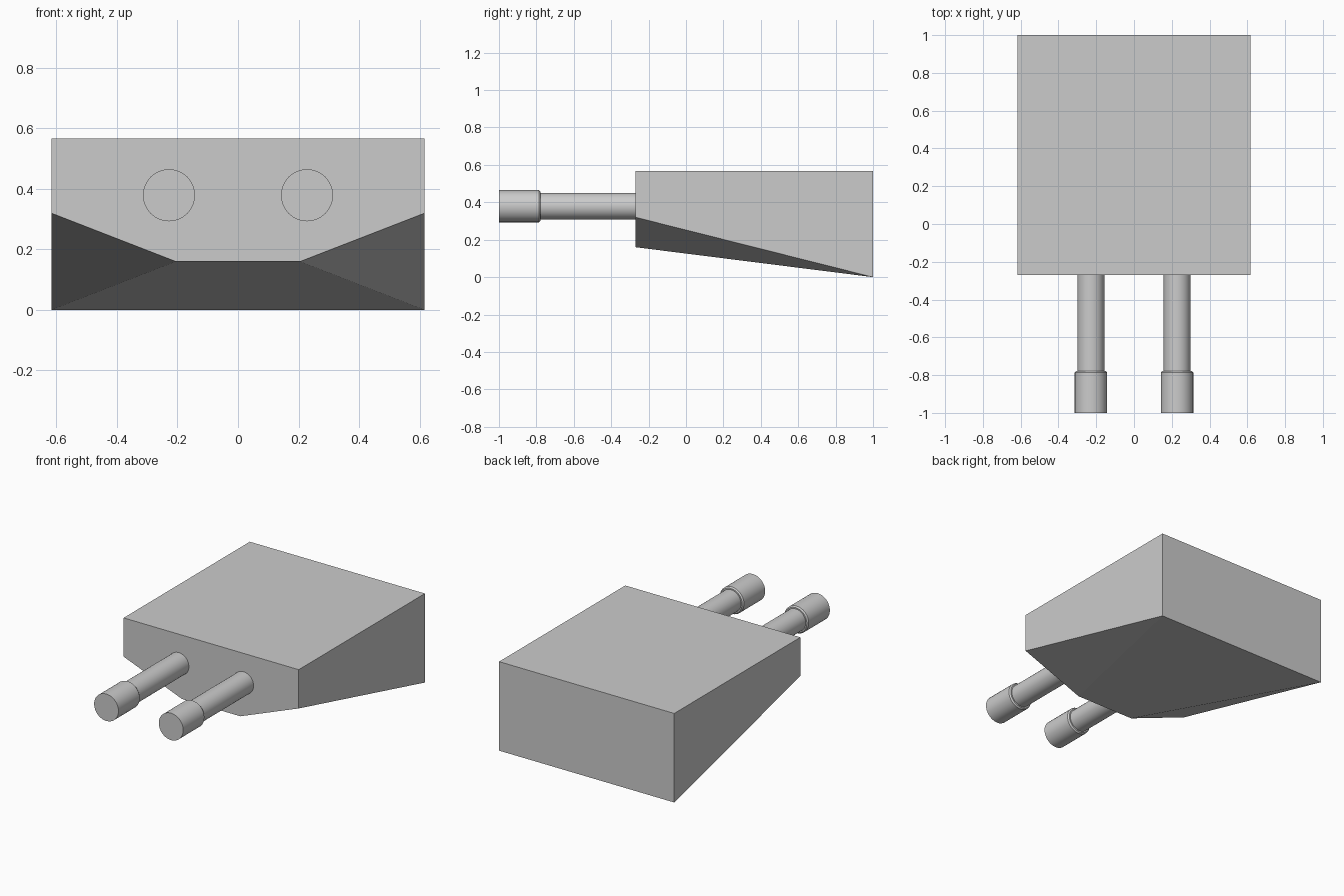
import bpy, bmesh, math

if "Cube" in bpy.data.objects:
    bpy.data.objects.remove(bpy.data.objects["Cube"])

HALF_W, KEEL = 0.617, 0.205
FRONT, BACK, TOP = -0.27, 1.0, 0.567


def finish(bm, name):
    bmesh.ops.recalc_face_normals(bm, faces=bm.faces)
    mesh = bpy.data.meshes.new(name)
    bm.to_mesh(mesh)
    bm.free()
    obj = bpy.data.objects.new(name, mesh)
    bpy.context.collection.objects.link(obj)
    return obj


# wedge body: chamfered front outline flaring to a full rectangle at the back
bm = bmesh.new()
outline = [(-HALF_W, 0.32), (-KEEL, 0.16), (KEEL, 0.16), (HALF_W, 0.32),
           (HALF_W, TOP), (-HALF_W, TOP)]
f = [bm.verts.new((x, FRONT, z)) for x, z in outline]
b = [bm.verts.new((x, BACK, z if z == TOP else 0)) for x, z in outline]
bm.faces.new(f)
bm.faces.new(b)
for i in (1, 3, 4, 5):
    j = (i + 1) % 6
    bm.faces.new((f[i], f[j], b[j], b[i]))
# twisted underside panels, split along the outward fold
for inner, outer in ((1, 0), (2, 3)):
    bm.faces.new((f[inner], f[outer], b[outer]))
    bm.faces.new((f[inner], b[outer], b[inner]))
finish(bm, "wedge_body")


def barrel(name, x, z, profile, sides=32):
    """Lathe a (y, radius) profile around a y axis line, with closed ends."""
    bm = bmesh.new()
    angles = [2 * math.pi * k / sides for k in range(sides)]
    rings = [[bm.verts.new((x + r * math.cos(a), y, z + r * math.sin(a)))
              for a in angles] for y, r in profile]
    for r0, r1 in zip(rings, rings[1:]):
        for k in range(sides):
            n = (k + 1) % sides
            bm.faces.new((r0[k], r0[n], r1[n], r1[k]))
    bm.faces.new(rings[0])
    bm.faces.new(rings[-1])
    obj = finish(bm, name)
    bpy.ops.object.select_all(action='DESELECT')
    obj.select_set(True)
    bpy.context.view_layer.objects.active = obj
    bpy.ops.object.shade_smooth_by_angle(angle=math.radians(30))


# two rods with thicker, slightly bevelled end caps
PROFILE = [(-1.0, 0.086), (-0.787, 0.086), (-0.778, 0.079),
           (-0.778, 0.071), (FRONT, 0.071)]
for side, x in (("left", -0.228), ("right", 0.228)):
    barrel(side + "_rod", x, 0.379, PROFILE)
